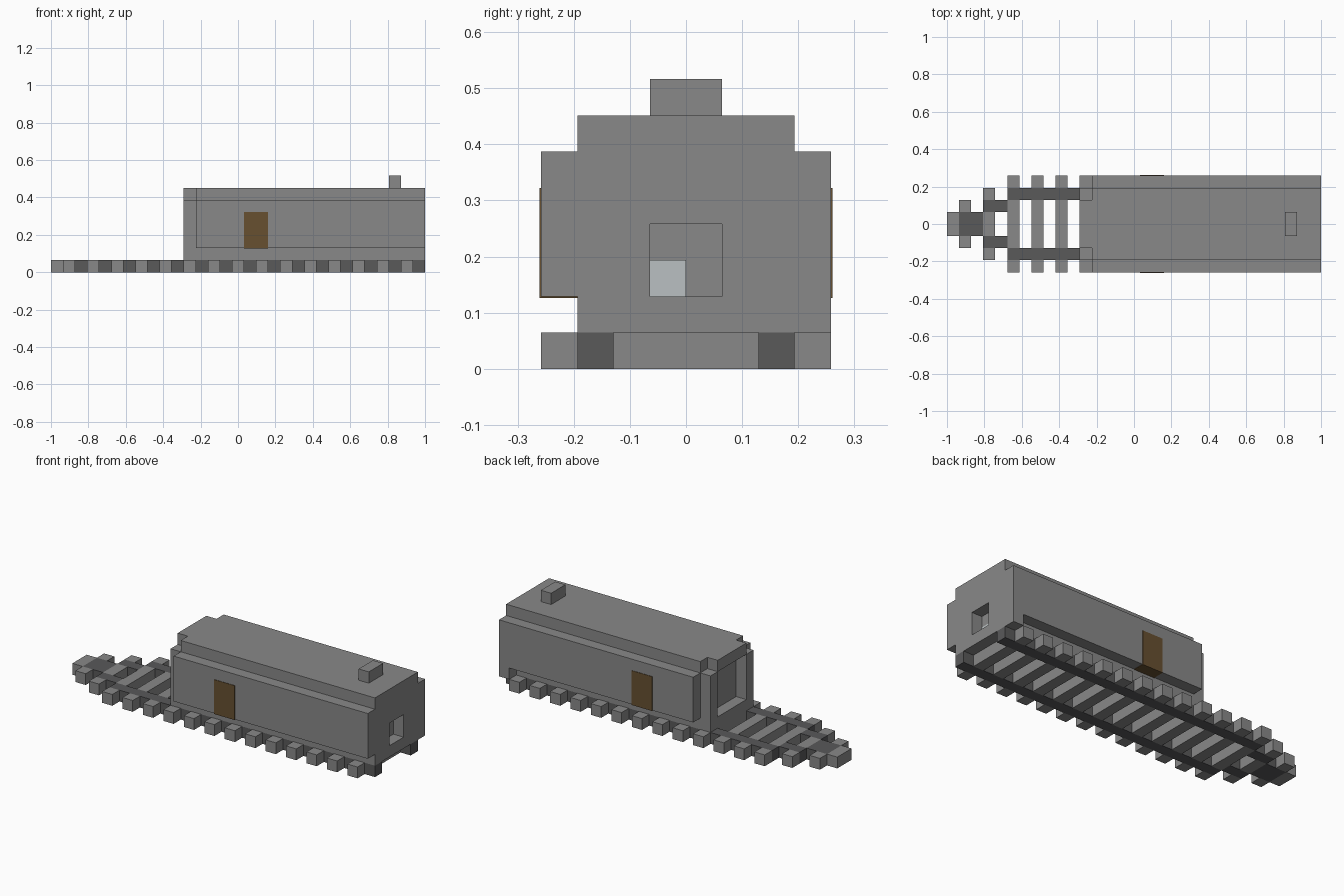
import bpy
import bmesh

if "Cube" in bpy.data.objects:
    bpy.data.objects.remove(bpy.data.objects["Cube"])

U = 2 / 31  # one block of the grid
LENGTH = 31


def material(name, r, g, b):
    mat = bpy.data.materials.new(name)
    mat.use_nodes = True
    mat.diffuse_color = (r, g, b, 1)
    mat.node_tree.nodes["Principled BSDF"].inputs["Base Color"].default_value = (r, g, b, 1)
    return mat


GREY = material("mid grey", 0.25, 0.25, 0.25)
DARK = material("dark grey", 0.1, 0.1, 0.102)
BROWN = material("door brown", 0.135, 0.08, 0.03)
PALE = material("pale glass", 0.49, 0.53, 0.54)


def blocks(name, mat, boxes):
    """One object from boxes given in block units: x from the front end, y from the centre."""
    bm = bmesh.new()
    for x0, x1, y0, y1, z0, z1 in boxes:
        cube = bmesh.ops.create_cube(bm, size=1)["verts"]
        for v in cube:
            v.co.x = -1 + U * (x1 if v.co.x > 0 else x0)
            v.co.y = U * (y1 if v.co.y > 0 else y0)
            v.co.z = U * (z1 if v.co.z > 0 else z0)
    mesh = bpy.data.meshes.new(name)
    bm.to_mesh(mesh)
    bm.free()
    mesh.materials.append(mat)
    obj = bpy.data.objects.new(name, mesh)
    bpy.context.collection.objects.link(obj)
    return obj


def both_sides(x0, x1, y0, y1, z0, z1):
    return [(x0, x1, y0, y1, z0, z1), (x0, x1, -y1, -y0, z0, z1)]


# Track: rails narrow in steps to a point
blocks("rails", DARK, both_sides(5, LENGTH, 2, 3, 0, 1) + both_sides(3, 5, 1, 2, 0, 1)
       + [(1, 3, -1, 1, 0, 1)])

# Sleepers sit between and outside the rails
sleepers = [(3, 4, -1, 1, 0, 1)] + both_sides(3, 4, 2, 3, 0, 1) + both_sides(1, 2, 1, 2, 0, 1)
for x in range(5, LENGTH, 2):
    sleepers.append((x, x + 1, -2, 2, 0, 1))
    sleepers += both_sides(x, x + 1, 3, 4, 0, 1)
blocks("sleepers", GREY, sleepers)
blocks("track_tip", GREY, [(0, 1, -1, 1, 0, 1)])

# Carriage
blocks("floor", GREY, [(11, LENGTH, -3, 3, 1, 2)])
blocks("cabin", GREY, [(12, 30, -4, 4, 2, 6)])
blocks("roof", GREY, [(12, LENGTH, -3, 3, 6, 7), (11, 12, -2, 2, 6, 7)])
blocks("front_pillars", GREY, both_sides(11, 12, 2, 3, 2, 6))
blocks("chimney", GREY, [(28, 29, -1, 1, 7, 8)])
blocks("corner_foot", GREY, [(30, LENGTH, 3, 4, 1, 2)])

# End wall framing a recessed window
blocks("end_wall", GREY, both_sides(30, LENGTH, 1, 4, 2, 6) + [(30, LENGTH, -1, 1, 4, 6)])
blocks("window_pane", PALE, [(30, 30.05, -1, 0, 2, 3)])

# Doors set into both side walls
blocks("side_doors", BROWN, both_sides(16, 18, 3, 4.04, 1.96, 5))
